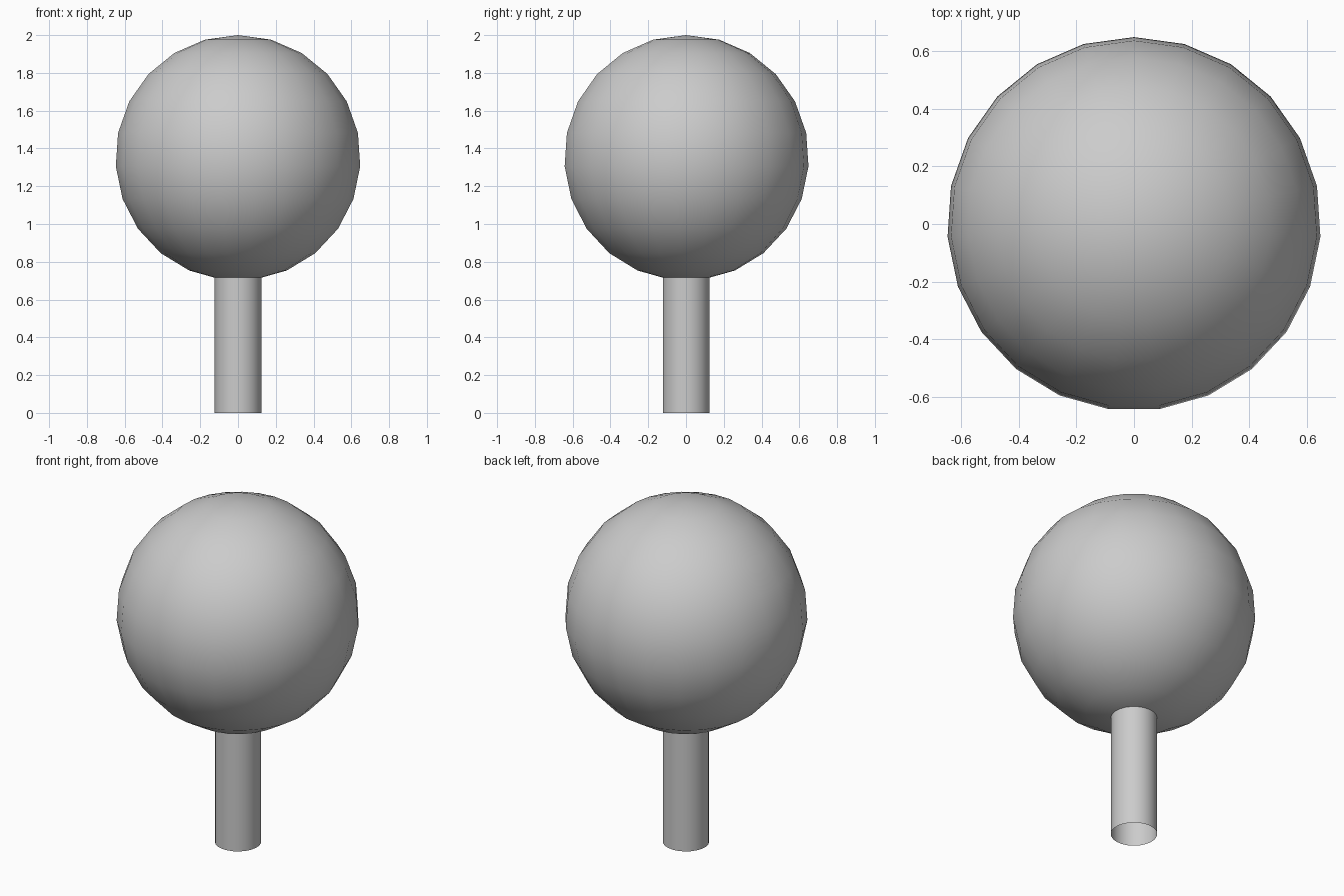
import bpy, bmesh
from math import sin, cos, tau

if "Cube" in bpy.data.objects:
    bpy.data.objects.remove(bpy.data.objects["Cube"])

SIDES = 23


def lathe(name, profile, close_bottom=False):
    """Revolve (radius, z) points around z, with one vertex column on +y."""
    bm = bmesh.new()
    rings = []
    for r, z in profile:
        count = 1 if r == 0 else SIDES
        rings.append([bm.verts.new((-r * sin(tau * i / SIDES), r * cos(tau * i / SIDES), z))
                      for i in range(count)])
    for a, b in zip(rings, rings[1:]):
        for i in range(SIDES):
            j = (i + 1) % SIDES
            if len(a) == 1:
                bm.faces.new((a[0], b[i], b[j]))
            else:
                bm.faces.new((a[i], b[i], b[j], a[j]))
    if close_bottom:
        bm.faces.new(list(reversed(rings[-1])))
    bmesh.ops.recalc_face_normals(bm, faces=bm.faces[:])
    for f in bm.faces:
        f.smooth = True
    mesh = bpy.data.meshes.new(name)
    bm.to_mesh(mesh)
    bm.free()
    obj = bpy.data.objects.new(name, mesh)
    bpy.context.collection.objects.link(obj)
    return obj


# Round head: half of a 23-sided circle, pole on top and small flat at the bottom
R, CZ = 0.65, 1.35
arc = [(0, CZ + R)] + [(R * sin(tau * k / SIDES), CZ + R * cos(tau * k / SIDES))
                       for k in range(1, 12)]
lathe("round_head", arc, close_bottom=True)

# Stem: open tube running slightly into the head
lathe("stem", [(0.124, 0.75), (0.124, 0.0)])
